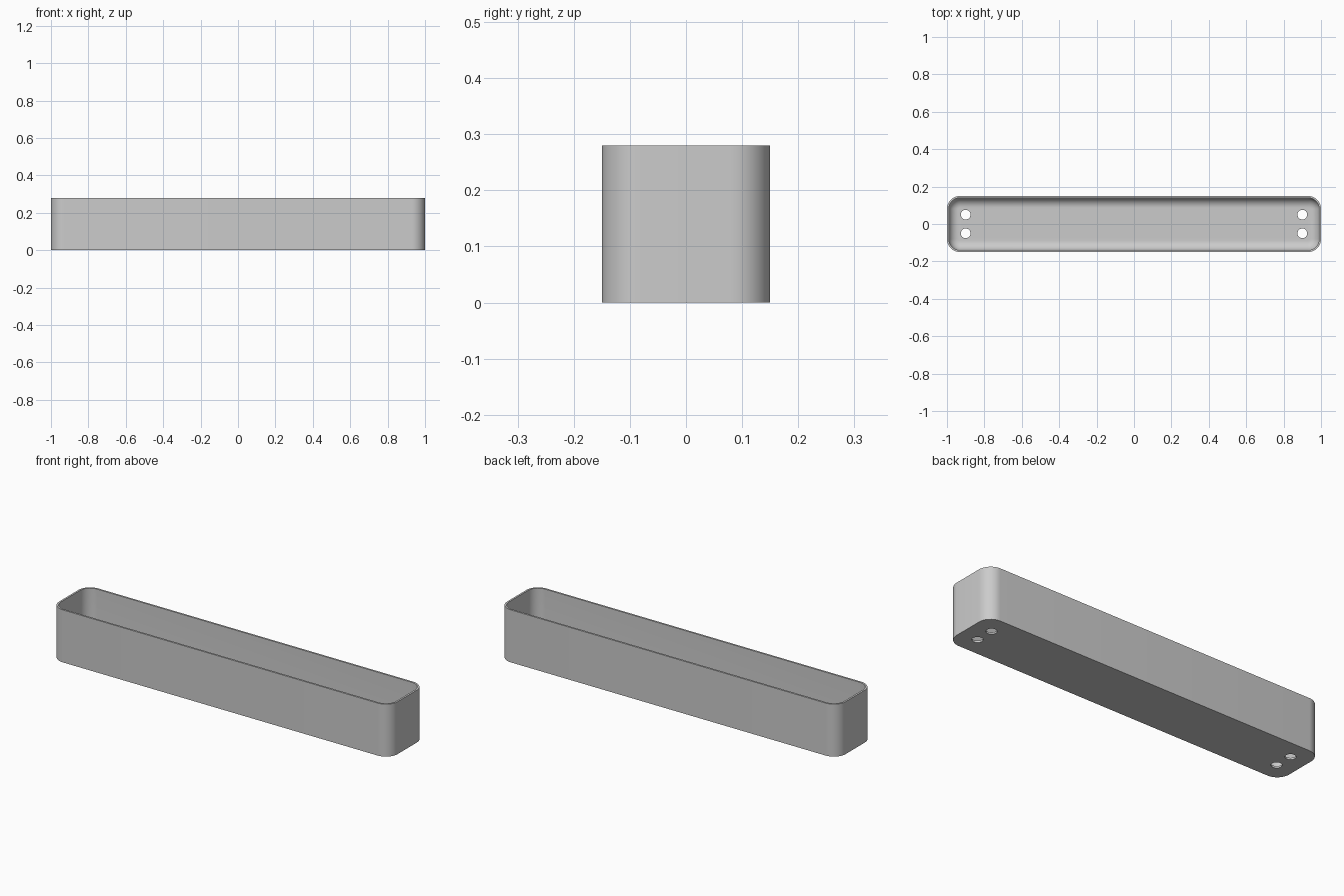
import bpy, bmesh
from math import pi, sin, cos, radians

default = bpy.data.objects.get("Cube")
if default:
    bpy.data.objects.remove(default)

LENGTH, WIDTH, HEIGHT = 2.0, 0.3, 0.28
CORNER, WALL, FILLET = 0.07, 0.01, 0.052
HOLE_X, HOLE_Y, HOLE_R = 0.9, 0.05, 0.026
STEPS = 12

grey = bpy.data.materials.new("plain grey")
grey.use_nodes = True
colour = (0.6, 0.6, 0.6, 1)
grey.diffuse_color = colour
grey.node_tree.nodes["Principled BSDF"].inputs["Base Color"].default_value = colour


def ring(bm, inset, z):
    """Rounded rectangle loop, moved inwards by inset."""
    r = CORNER - inset
    cx, cy = LENGTH / 2 - CORNER, WIDTH / 2 - CORNER
    verts = []
    for quarter, (sx, sy) in enumerate([(1, 1), (-1, 1), (-1, -1), (1, -1)]):
        for i in range(STEPS + 1):
            a = (quarter + i / STEPS) * pi / 2
            verts.append(bm.verts.new((sx * cx + r * cos(a), sy * cy + r * sin(a), z)))
    return verts


# Tray shell: outer wall, rim, inner wall, rounded inner base edge, floor
profile = [(0, 0), (0, HEIGHT), (WALL, HEIGHT)]
for i in range(STEPS + 1):
    a = i / STEPS * pi / 2
    profile.append((WALL + FILLET * (1 - cos(a)), WALL + FILLET * (1 - sin(a))))

bm = bmesh.new()
rings = [ring(bm, inset, z) for inset, z in profile]
for low, high in zip(rings, rings[1:]):
    for i in range(len(low)):
        j = (i + 1) % len(low)
        bm.faces.new((low[i], low[j], high[j], high[i]))
bm.faces.new(rings[0][::-1])
bm.faces.new(rings[-1])
bmesh.ops.recalc_face_normals(bm, faces=bm.faces)
mesh = bpy.data.meshes.new("tray")
bm.to_mesh(mesh)
bm.free()
mesh.materials.append(grey)
tray = bpy.data.objects.new("tray", mesh)
bpy.context.collection.objects.link(tray)

# Four drain holes through the floor
for sx in (-1, 1):
    for sy in (-1, 1):
        bpy.ops.mesh.primitive_cylinder_add(vertices=32, radius=HOLE_R, depth=0.1,
                                            location=(sx * HOLE_X, sy * HOLE_Y, 0))
        cutter = bpy.context.object
        cutter.name = "hole_cutter"
        cutter.data.materials.append(grey)
        cutter.hide_render = True
        bpy.context.view_layer.objects.active = tray
        cut = tray.modifiers.new("hole", "BOOLEAN")
        cut.operation, cut.solver, cut.object = "DIFFERENCE", "EXACT", cutter
        bpy.ops.object.modifier_apply(modifier=cut.name)
        bpy.data.objects.remove(cutter)

# Smooth curves, crisp rim and base
bpy.ops.object.select_all(action="DESELECT")
tray.select_set(True)
bpy.context.view_layer.objects.active = tray
bpy.ops.object.shade_smooth_by_angle(angle=radians(30))
